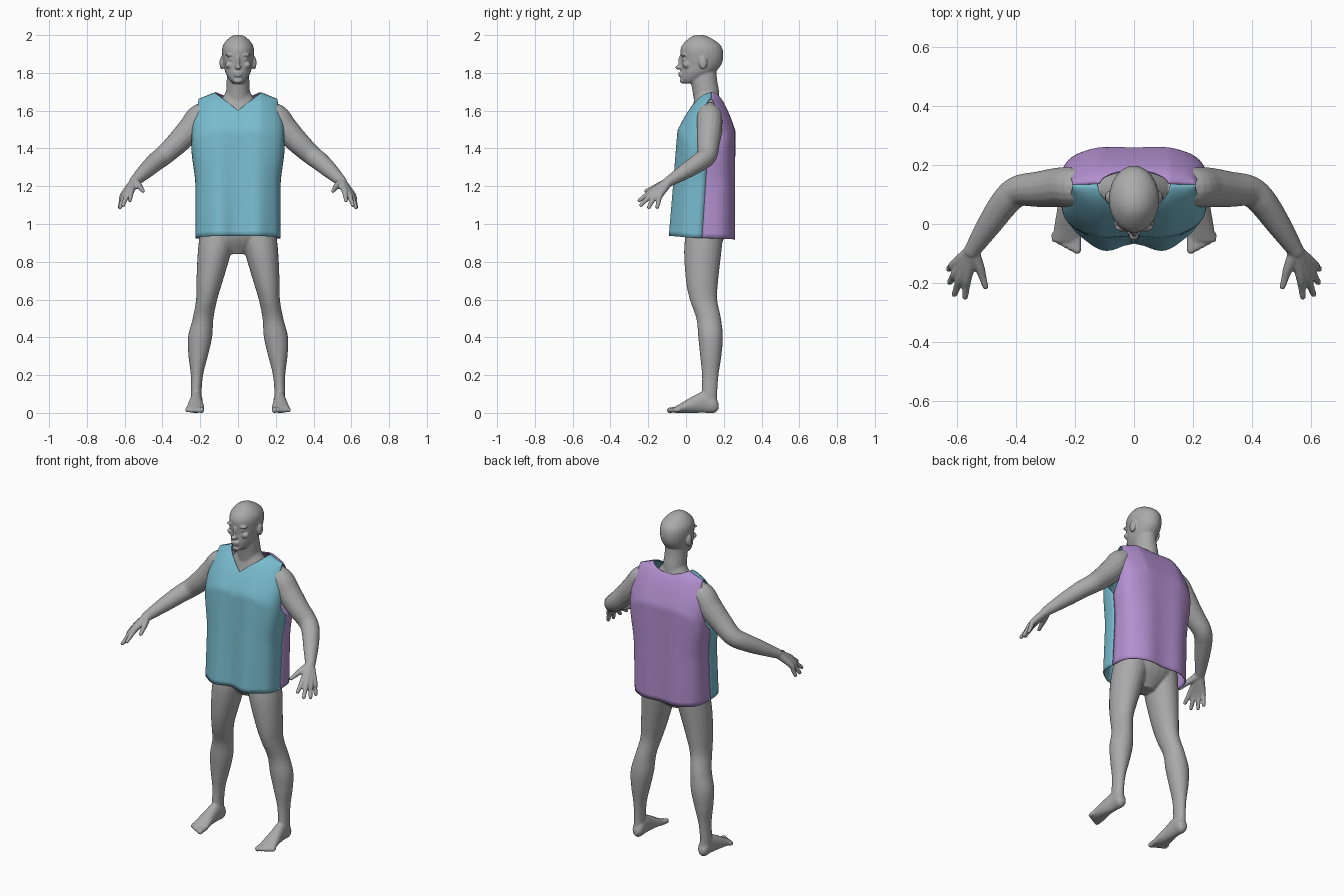
import bpy, bmesh
from math import sin, cos, pi, sqrt
from mathutils import Vector, Matrix

cube = bpy.data.objects.get("Cube")
if cube:
    bpy.data.objects.remove(cube, do_unlink=True)


def material(name, rgb):
    m = bpy.data.materials.new(name)
    m.use_nodes = True
    m.diffuse_color = (*rgb, 1)
    m.node_tree.nodes["Principled BSDF"].inputs["Base Color"].default_value = (*rgb, 1)
    return m


skin = material("grey skin", (0.40, 0.40, 0.40))
teal = material("teal cloth", (0.19, 0.50, 0.62))
purple = material("purple cloth", (0.45, 0.28, 0.63))


def make_object(name, bm, mat):
    bmesh.ops.recalc_face_normals(bm, faces=bm.faces)
    me = bpy.data.meshes.new(name)
    bm.to_mesh(me)
    bm.free()
    me.materials.append(mat)
    for p in me.polygons:
        p.use_smooth = True
    ob = bpy.data.objects.new(name, me)
    bpy.context.collection.objects.link(ob)
    return ob


def spline(rows, steps=5):
    """Smooth rows of numbers with a Catmull-Rom curve."""
    out = []
    for i in range(len(rows) - 1):
        quad = (rows[max(i - 1, 0)], rows[i], rows[i + 1], rows[min(i + 2, len(rows) - 1)])
        for k in range(steps):
            t = k / steps
            out.append([0.5 * (2 * b + (c - a) * t + (2 * a - 5 * b + 4 * c - d) * t * t
                               + (3 * b - a - 3 * c + d) * t ** 3) for a, b, c, d in zip(*quad)])
    return out + [list(rows[-1])]


def loft(bm, rings, n=24):
    """Skin a list of (centre, u, v) ellipses and cap the ends."""
    loops = [[bm.verts.new(c + u * cos(2 * pi * i / n) + v * sin(2 * pi * i / n))
              for i in range(n)] for c, u, v in rings]
    for a, b in zip(loops, loops[1:]):
        for i in range(n):
            j = (i + 1) % n
            bm.faces.new((a[i], a[j], b[j], b[i]))
    bm.faces.new(loops[0])
    bm.faces.new(loops[-1])


def stack(bm, rows, axis="z", side=1):
    """Ellipses along an axis; each row is (position, x0, x1, a0, a1)."""
    rings = []
    for t, x0, x1, a0, a1 in spline(rows):
        x, a, r = side * (x0 + x1) / 2, (a0 + a1) / 2, (a1 - a0) / 2
        upright = axis == "z"
        rings.append((Vector((x, a, t) if upright else (x, t, a)),
                      Vector(((x1 - x0) / 2, 0, 0)),
                      Vector((0, r, 0) if upright else (0, 0, r))))
    loft(bm, rings)


def ball(bm, x, y, z, rx, ry, rz):
    bmesh.ops.create_uvsphere(bm, u_segments=20, v_segments=12, radius=1,
                              matrix=Matrix.Translation((x, y, z)) @ Matrix.Diagonal((rx, ry, rz, 1)))


def limb(bm, points, side):
    """Round tube through (x, y, z, radius) points with a rounded tip."""
    pts = spline([(side * x, y, z, r) for x, y, z, r in points])
    pos = [Vector(p[:3]) for p in pts]
    rings = []
    for i, p in enumerate(pos):
        d = (pos[min(i + 1, len(pos) - 1)] - pos[max(i - 1, 0)]).normalized()
        u = d.cross(Vector((0.3 * side, 0.5, 0.9))).normalized()
        rings.append((p, u * pts[i][3], d.cross(u) * pts[i][3]))
    loft(bm, rings, 16)
    ball(bm, *pos[-1], *[pts[-1][3]] * 3)


# Body: overlapping forms fused into one skin
bm = bmesh.new()

# Torso, neck and skull: (height, half width, front, back)
torso = [(.84, .05, .05, .14), (.92, .17, 0, .2), (1, .19, -.01, .215), (1.15, .16, 0, .19),
         (1.3, .165, -.01, .2), (1.45, .18, -.01, .21), (1.55, .16, .01, .205),
         (1.62, .12, .035, .19), (1.68, .075, .045, .175), (1.72, .055, .04, .165)]
neck = [(1.6, .07, .05, .18), (1.7, .063, .035, .175), (1.76, .06, .025, .165), (1.82, .055, .03, .16)]
skull = [(1.745, .028, -.012, .05), (1.765, .046, -.028, .1), (1.8, .066, -.028, .15),
         (1.84, .076, -.026, .185), (1.88, .083, -.028, .197), (1.92, .085, -.03, .195),
         (1.95, .077, -.018, .18), (1.98, .053, .012, .14), (1.996, .028, .038, .105),
         (2.002, .006, .065, .077)]
for form in (torso, neck, skull):
    stack(bm, [(z, -w, w, f, b) for z, w, f, b in form])

# Nose, lips and chin
ball(bm, 0, -.040, 1.829, .017, .016, .012)
ball(bm, 0, -.029, 1.858, .010, .013, .036)
ball(bm, 0, -.030, 1.798, .026, .012, .006)
ball(bm, 0, -.029, 1.786, .023, .012, .007)
ball(bm, 0, -.018, 1.758, .024, .015, .014)

leg = [(.97, .0, .2, 0, .2), (.85, .035, .213, -.01, .187), (.7, .08, .22, 0, .17),
       (.6, .11, .222, .02, .165), (.5, .13, .24, .055, .185), (.4, .137, .265, .065, .195),
       (.3, .16, .262, .075, .187), (.2, .185, .25, .085, .172), (.1, .193, .25, .083, .165),
       (.04, .19, .25, .08, .168)]
foot = [(.172, .205, .235, .02, .05), (.15, .188, .25, 0, .09), (.1, .187, .252, 0, .115),
        (.04, .185, .262, 0, .09), (-.02, .178, .272, 0, .055), (-.06, .18, .276, 0, .032)]
arm = [(.12, .125, 1.59, .058), (.2, .125, 1.57, .067), (.25, .124, 1.505, .068),
       (.32, .118, 1.43, .061), (.39, .112, 1.365, .053), (.435, .075, 1.33, .05),
       (.49, -.002, 1.28, .042), (.548, -.09, 1.225, .028)]
# Fingers: (knuckle, tip), thumb first
fingers = [((.522, -.15, 1.2), (.503, -.212, 1.175)), ((.565, -.18, 1.175), (.572, -.247, 1.125)),
           ((.585, -.178, 1.163), (.608, -.238, 1.1)), ((.6, -.163, 1.153), (.624, -.197, 1.088)),
           ((.608, -.137, 1.153), (.627, -.152, 1.09))]

for side in (1, -1):
    stack(bm, leg, side=side)
    stack(bm, foot, "y", side)
    for i in range(5):
        x, r = .193 + .019 * i, .015 - .001 * i
        limb(bm, [(x, -.03, .02, r), (x, -.087 + .009 * i, .014, r)], side)
    limb(bm, arm, side)
    for knuckle, tip in fingers:
        mid = [(a + b) / 2 for a, b in zip(knuckle, tip)]
        limb(bm, [(.548, -.09, 1.225, .024), (*knuckle, .017), (*mid, .013), (*tip, .0105)], side)
    # Ear, brow, eye and cheek
    ball(bm, side * .086, .09, 1.853, .012, .022, .035)
    ball(bm, side * .036, -.012, 1.894, .03, .014, .009)
    ball(bm, side * .034, -.006, 1.872, .018, .015, .010)
    ball(bm, side * .045, .002, 1.842, .024, .020, .018)

body = make_object("body", bm, skin)
fuse = body.modifiers.new("fuse", "REMESH")
fuse.mode = "VOXEL"
fuse.voxel_size = .005
fuse.use_smooth_shade = True
soften = body.modifiers.new("soften", "SMOOTH")
soften.factor = .5
soften.iterations = 4


# Tunic: front and back panels meeting at side and shoulder seams
def ease(t):
    t = min(max(t, 0), 1)
    return t * t * (3 - 2 * t)


def shoulder(x):
    return 1.695 - .4 * max(0, abs(x) - .12)


def neckline(x, front):
    return 1.6 + .76 * abs(x) if front else 1.668 + 2 * x * x


def tunic_point(u, v, front):
    guess = .93 + v * .75
    opening = .2 * ease((guess - 1.38) / .1)          # armhole
    angle = opening + u * (pi - 2 * opening)
    c, s = cos(angle), max(sin(angle), 0)
    width = .222 + .023 * ease((guess - 1.2) / .25) - .035 * ease((guess - 1.53) / .15)
    x = width * abs(c) ** .6 * (1 if c > 0 else -1)
    hem = .925 + (.012 if front else -.006) * s
    top = min(shoulder(x), neckline(x, front))
    z = hem + (top - hem) * v
    drop = max(shoulder(x) - z, 0)
    depth = (.163 if front else .125 + .045 * (1 - v)) * s ** .6 * min(1, sqrt(drop / .2))
    fold = (.014 if front else .005) * (1 - v) * s * cos(pi * x / .1)
    seam = .085 + .05 * (z - .93) / .76
    return x, seam + (-1 if front else 1) * (depth - fold), z


def tunic_panel(name, front, mat, cols=64, rows=44):
    bm = bmesh.new()
    grid = [[bm.verts.new(tunic_point(i / cols, 1 - (1 - j / rows) ** 1.6, front))
             for i in range(cols + 1)] for j in range(rows + 1)]
    for a, b in zip(grid, grid[1:]):
        for i in range(cols):
            bm.faces.new((a[i], a[i + 1], b[i + 1], b[i]))
    panel = make_object(name, bm, mat)
    cloth = panel.modifiers.new("thickness", "SOLIDIFY")
    cloth.thickness = .006
    cloth.offset = 0


tunic_panel("tunic_front", True, teal)
tunic_panel("tunic_back", False, purple)
